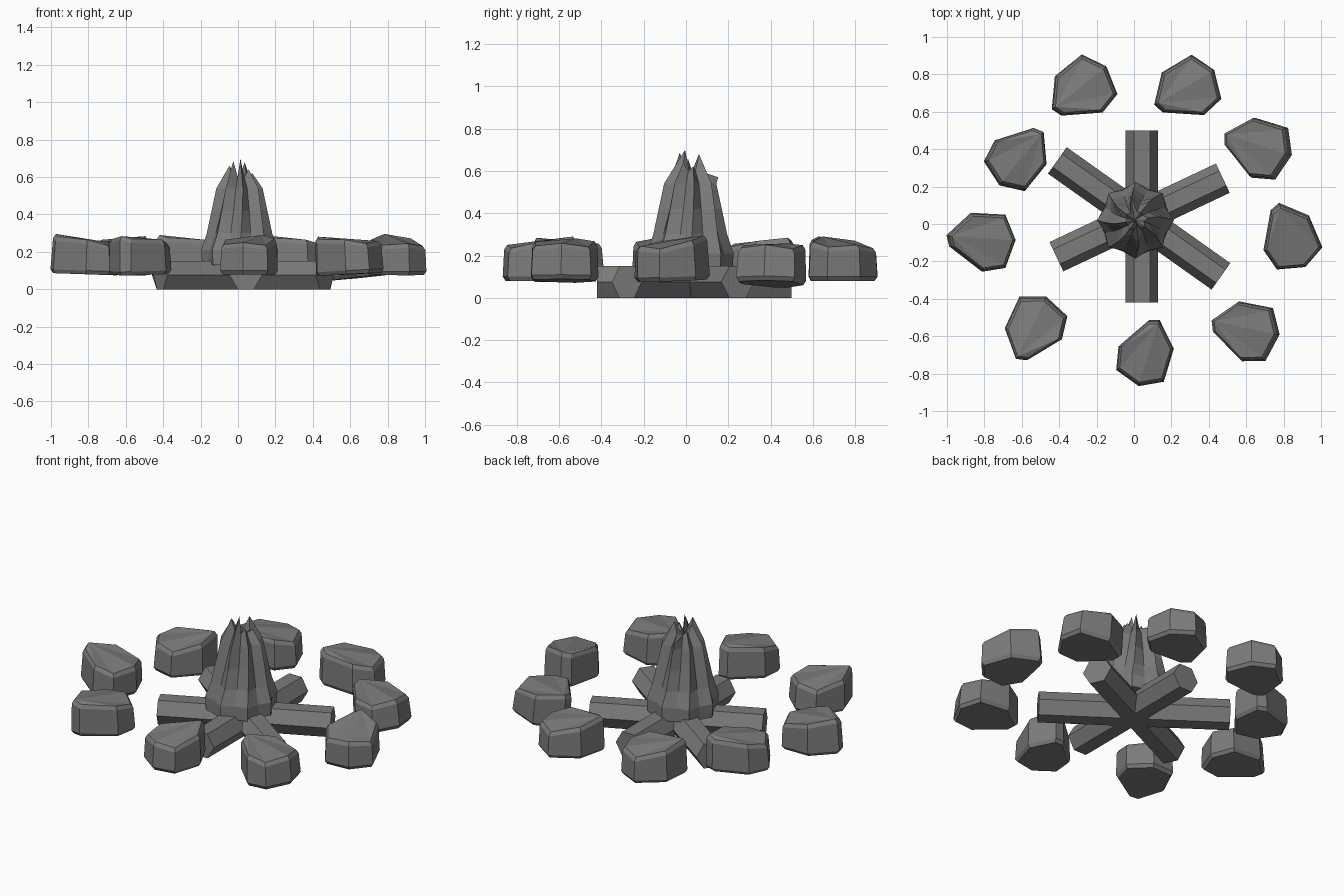
import bpy, bmesh, math
from mathutils import Matrix, Vector

cube = bpy.data.objects.get("Cube")
if cube:
    bpy.data.objects.remove(cube)

GREY = (0.2, 0.2, 0.2, 1)
grey = bpy.data.materials.new("ash_grey")
grey.use_nodes = True
grey.diffuse_color = GREY
grey.node_tree.nodes["Principled BSDF"].inputs["Base Color"].default_value = GREY


def add_object(name, bm, matrix=Matrix()):
    bmesh.ops.recalc_face_normals(bm, faces=bm.faces)
    mesh = bpy.data.meshes.new(name)
    bm.to_mesh(mesh)
    bm.free()
    mesh.materials.append(grey)
    obj = bpy.data.objects.new(name, mesh)
    obj.matrix_world = matrix
    bpy.context.collection.objects.link(obj)
    return obj


def loft(bm, rings):
    """Join rings of points with side quads, close the bottom, return the rings."""
    loops = [[bm.verts.new(p) for p in ring] for ring in rings]
    for low, high in zip(loops, loops[1:]):
        for i in range(len(low)):
            j = (i + 1) % len(low)
            bm.faces.new((low[i], low[j], high[j], high[i]))
    bm.faces.new(loops[0][::-1])
    return loops


# Crossed hexagonal logs
def add_log(name, start, end, radius=0.0866):
    start, end = Vector(start), Vector(end)
    along = end - start
    bm = bmesh.new()
    bmesh.ops.create_cone(bm, cap_ends=True, segments=6, radius1=radius,
                          radius2=radius, depth=along.length)
    # lay the prism along x with a flat side down
    bmesh.ops.rotate(bm, verts=bm.verts, matrix=Matrix.Rotation(math.radians(30), 3, 'Z'))
    bmesh.ops.rotate(bm, verts=bm.verts, matrix=Matrix.Rotation(math.radians(90), 3, 'Y'))
    if max(v.co.z for v in bm.verts) > radius * 0.95:
        bmesh.ops.rotate(bm, verts=bm.verts, matrix=Matrix.Rotation(math.radians(30), 3, 'X'))
    middle = (start + end) / 2
    place = Matrix.Translation((middle.x, middle.y, radius * math.cos(math.pi / 6)))
    add_object(name, bm, place @ Matrix.Rotation(math.atan2(along.y, along.x), 4, 'Z'))


add_log("log_lengthwise", (0.042, -0.42), (0.042, 0.5))
add_log("log_left_rising", (-0.415, -0.175), (0.475, 0.245))
add_log("log_right_rising", (-0.41, 0.34), (0.465, -0.28))


# Flame: lofted ridges and valleys that split into separate tips
def flame():
    tips = [(0.07, 0.62), (0.05, 0.68), (0.135, 0.57), (0.06, 0.63),
            (0.055, 0.66), (0.06, 0.685), (0.025, 0.7), (0.06, 0.64)]
    count = len(tips)
    # height, ridge radius, valley radius, twist
    levels = [(0.13, 0.2, 0.18, 0), (0.21, 0.205, 0.175, 0), (0.3, 0.175, 0.14, 0.05),
              (0.42, 0.15, 0.11, 0.1), (0.54, 0.125, 0.08, 0.15)]

    def point(step, radius, z, twist):
        angle = math.pi * step / count + twist
        return (0.008 + radius * math.cos(angle), 0.02 + radius * math.sin(angle), z)

    rings = [[point(s, valley if s % 2 else ridge, z, twist) for s in range(count * 2)]
             for z, ridge, valley, twist in levels]
    rings.append([point(s, 0.045, 0.6, 0.2) if s % 2 else point(s, *tips[s // 2], 0.2)
                  for s in range(count * 2)])
    bm = bmesh.new()
    top = loft(bm, rings)[-1]
    # hollow between the tips
    heart = bm.verts.new((0.005, 0.02, 0.58))
    for i in range(len(top)):
        bm.faces.new((top[i], top[(i + 1) % len(top)], heart))
    add_object("flame", bm)


flame()

# Chipped stone shared by the ring; the first corner is the high one
OUTLINE = [(-0.19, 0.035), (-0.175, -0.025), (0, -0.16), (0.125, -0.14),
           (0.18, 0.01), (0.125, 0.145), (-0.06, 0.155)]
TOP = [0.29, 0.275, 0.265, 0.24, 0.25, 0.235, 0.27]


def add_stone(name, x, y, turn, tilt=0, stretch=1.0, lift=0):
    def ring(scale, heights):
        return [(px * scale, py * scale * stretch, z) for (px, py), z in zip(OUTLINE, heights)]
    n = len(OUTLINE)
    bm = bmesh.new()
    top = loft(bm, [ring(0.92, [0.08] * n), ring(1, [0.1] * n),
                    ring(0.96, [z - 0.022 for z in TOP]), ring(0.88, TOP)])[-1]
    for i in range(1, n - 1):
        bm.faces.new((top[0], top[i], top[i + 1]))
    pivot = Matrix.Translation((0, 0, 0.18))
    lean = pivot @ Matrix.Rotation(math.radians(tilt), 4, 'Y') @ pivot.inverted()
    spin = Matrix.Rotation(math.radians(turn), 4, 'Z')
    add_object(name, bm, Matrix.Translation((x, y, lift)) @ spin @ lean)


add_stone("stone_back_right", -0.275, 0.715, 42)
add_stone("stone_back_left", 0.285, 0.715, 34)
add_stone("stone_left_back", 0.66, 0.405, -14, -6, 1, -0.015)
add_stone("stone_left", 0.83, -0.075, -64, 2, 0.95)
add_stone("stone_left_front", 0.595, -0.575, -8, -3)
add_stone("stone_front", 0.06, -0.69, -104, 0, 0.92)
add_stone("stone_right_front", -0.53, -0.56, 68, -2, 0.97)
add_stone("stone_right", -0.81, -0.095, 0, 2)
add_stone("stone_right_back", -0.62, 0.36, -126, -2, 0.95)
